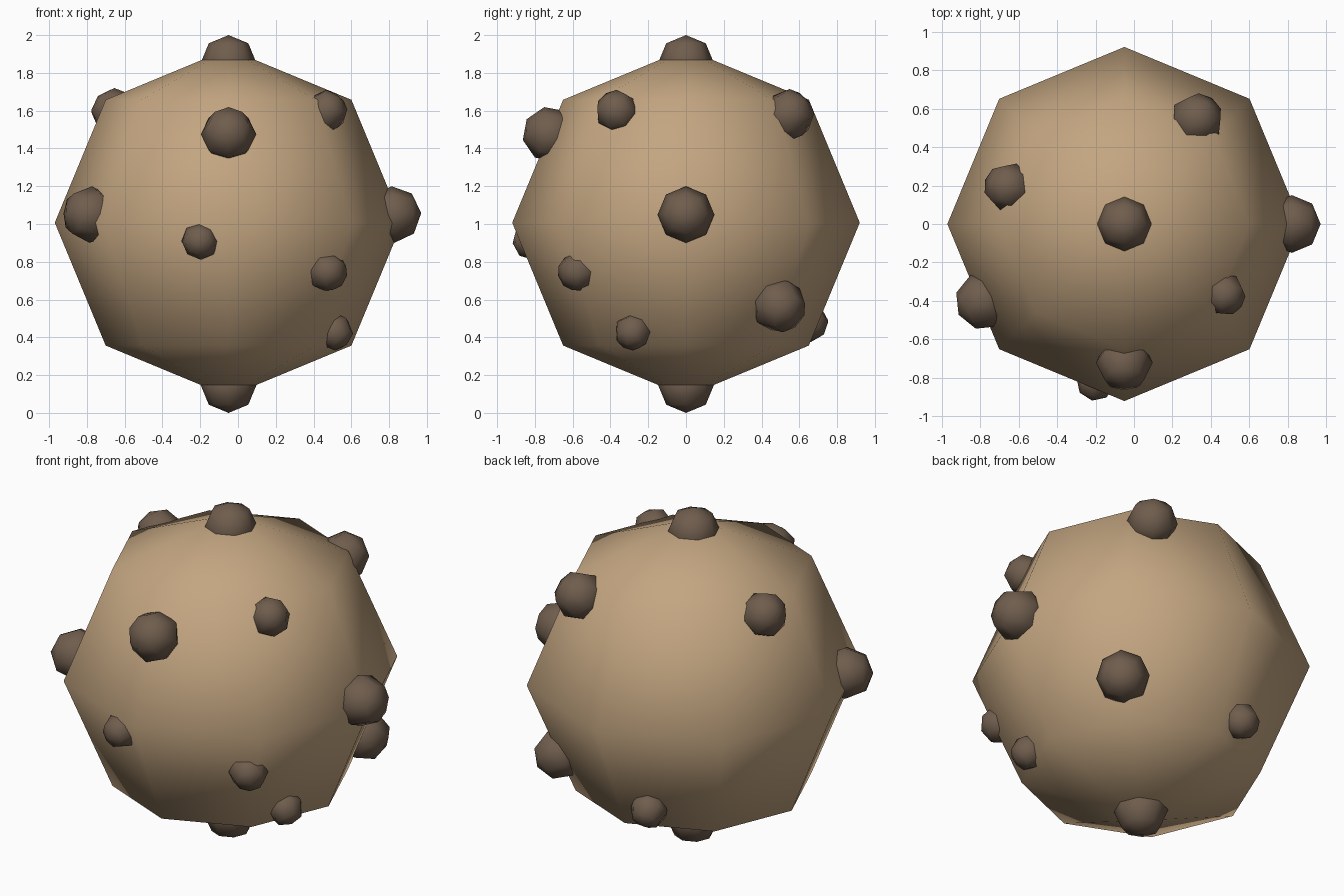
import bpy
from mathutils import Vector

if "Cube" in bpy.data.objects:
    bpy.data.objects.remove(bpy.data.objects["Cube"])


def material(name, color):
    m = bpy.data.materials.new(name)
    m.diffuse_color = color
    m.use_nodes = True
    m.node_tree.nodes["Principled BSDF"].inputs["Base Color"].default_value = m.diffuse_color
    return m


shell_mat = material("tan", (0.55, 0.38, 0.22, 1))
bump_mat = material("dark_brown", (0.16, 0.11, 0.075, 1))
CENTRE = Vector((-0.05, 0, 1.007))


def ball(name, pos, radius, mat, rotation=(0, 0, 0)):
    # coarse eight-sided ball, smooth shaded
    bpy.ops.mesh.primitive_uv_sphere_add(segments=8, ring_count=4, radius=radius,
                                         location=pos, rotation=rotation)
    ob = bpy.context.object
    ob.name = name
    ob.data.materials.append(mat)
    bpy.ops.object.shade_smooth()
    return ob


# main body
ball("body", CENTRE, 0.92, shell_mat)

# bumps half sunk into the surface: x, y, z, radius
bumps = [
    (-0.05, 0.0, 1.852, 0.148),    # top
    (-0.05, 0.0, 0.148, 0.148),    # bottom
    (-0.05, -0.72, 1.475, 0.147),  # front upper
    (0.82, 0.0, 1.05, 0.15),       # right
    (-0.78, -0.40, 1.05, 0.15),    # left front
    (-0.20, -0.82, 0.91, 0.10),    # front middle
    (0.47, -0.57, 0.75, 0.11),     # front right
    (0.51, -0.28, 0.43, 0.10),     # right lower front
    (0.465, -0.365, 1.595, 0.115), # right upper front
    (0.325, 0.54, 1.575, 0.14),    # right upper back
    (-0.65, 0.19, 1.59, 0.13),     # left upper back
    (0.49, 0.49, 0.57, 0.147),     # right lower back
    (-0.21, 0.65, 0.48, 0.105),    # back lower
]
for i, (x, y, z, r) in enumerate(bumps):
    pos = Vector((x, y, z))
    # pole of each bump points away from the body centre
    rot = (pos - CENTRE).to_track_quat('Z', 'Y').to_euler()
    if abs(x - CENTRE.x) < 0.01 and abs(y) < 0.01:
        rot = (0, 0, 0)
    ball(f"bump_{i + 1}", pos, r, bump_mat, rot)
